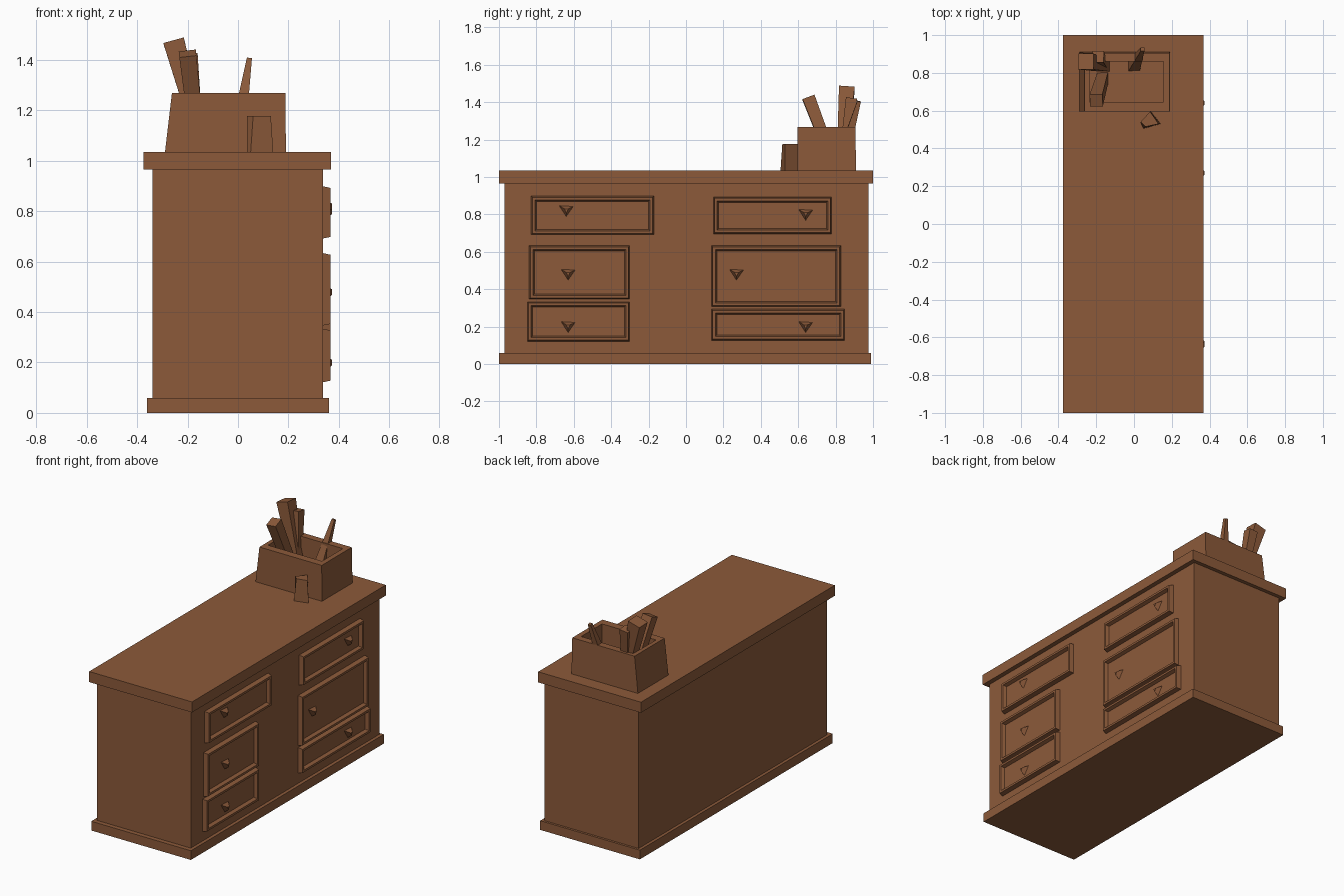
import bpy, bmesh
from mathutils import Vector

if "Cube" in bpy.data.objects:
    bpy.data.objects.remove(bpy.data.objects["Cube"])

wood = bpy.data.materials.new("brown_wood")
wood.diffuse_color = (0.262, 0.102, 0.042, 1)
wood.use_nodes = True
wood.node_tree.nodes["Principled BSDF"].inputs["Base Color"].default_value = wood.diffuse_color


def finish(name, bm):
    bmesh.ops.recalc_face_normals(bm, faces=bm.faces[:])
    me = bpy.data.meshes.new(name)
    bm.to_mesh(me)
    bm.free()
    me.materials.append(wood)
    ob = bpy.data.objects.new(name, me)
    bpy.context.collection.objects.link(ob)
    return ob


def loft(bm, rings):
    """Closed solid through rings of equal point count."""
    vs = [[bm.verts.new(p) for p in r] for r in rings]
    n = len(vs[0])
    for a, b in zip(vs, vs[1:]):
        for i in range(n):
            j = (i + 1) % n
            bm.faces.new((a[i], a[j], b[j], b[i]))
    bm.faces.new(vs[0][::-1])
    bm.faces.new(vs[-1])


def rect(x0, x1, y0, y1, z):
    return [(x0, y0, z), (x1, y0, z), (x1, y1, z), (x0, y1, z)]


def solid(name, rings):
    bm = bmesh.new()
    loft(bm, rings)
    return finish(name, bm)


# Counter: plinth, body, worktop
solid("plinth", [rect(-.36, .36, -1, .99, 0), rect(-.36, .36, -1, .99, .06)])
solid("cabinet_body", [rect(-.34, .338, -.97, .975, .055),
                       rect(-.34, .338, -.97, .975, .97)])
solid("worktop", [rect(-.375, .368, -1, 1, .965), rect(-.375, .368, -1, 1, 1.034)])


# Drawers on the +x side: raised rim around a recessed panel
def drawer(name, y0, y1, z0, z1):
    def ring(x, d):
        return [(x, y0 + d, z0 + d), (x, y1 - d, z0 + d),
                (x, y1 - d, z1 - d), (x, y0 + d, z1 - d)]
    solid(name, [ring(.33, 0), ring(.367, .008), ring(.367, .022), ring(.345, .03)])


# Pointed pull
def knob(name, y, z):
    r = .042
    solid(name, [[(.34, y - r, z + .03), (.34, y, z - .035), (.34, y + r, z + .025)],
                 [(.373, y - .01, z + .01), (.373, y, z - .012), (.373, y + .01, z + .01)]])


drawers = [("left_top", -.83, -.17, .69, .90, -.64, .82),
           ("left_middle", -.84, -.30, .345, .635, -.63, .48),
           ("left_bottom", -.85, -.30, .12, .335, -.63, .20),
           ("right_top", .145, .78, .695, .895, .64, .80),
           ("right_middle", .135, .83, .305, .635, .27, .48),
           ("right_bottom", .135, .85, .125, .295, .64, .20)]
for n, y0, y1, z0, z1, ky, kz in drawers:
    drawer(n + "_drawer", y0, y1, z0, z1)
    knob(n + "_knob", ky, kz)

# Open box on the worktop, left side leaning inward
solid("open_box", [rect(-.29, .19, .595, .91, 1.03),
                   rect(-.262, .188, .595, .905, 1.268),
                   rect(-.235, .155, .645, .86, 1.268),
                   rect(-.235, .155, .645, .86, 1.12)])


# Sticks leaning out of the box
def stick(name, base, top, r0, r1):
    base, top = Vector(base), Vector(top)
    d = (top - base).normalized()
    u = d.cross(Vector((0, 1, 0))).normalized()
    v = d.cross(u)
    solid(name, [[c + (u * a + v * b) * r for a, b in ((-1, -1), (1, -1), (1, 1), (-1, 1))]
                 for c, r in ((base, r0), (top, r1))])


stick("tall_stick", (-.155, .835, 1.11), (-.255, .86, 1.475), .028, .042)
stick("front_stick", (-.165, .775, 1.11), (-.2, .655, 1.425), .028, .034)
stick("thin_stick", (0, .84, 1.11), (.045, .925, 1.405), .03, .01)
stick("back_stick", (-.16, .84, 1.11), (-.19, .885, 1.42), .02, .03)

# Small block leaning against the box
solid("small_block", [[(.035, .535, 1.03), (.05, .505, 1.03), (.14, .53, 1.03), (.09, .596, 1.03)],
                      [(.035, .54, 1.178), (.06, .515, 1.178), (.13, .53, 1.178), (.085, .595, 1.178)]])
